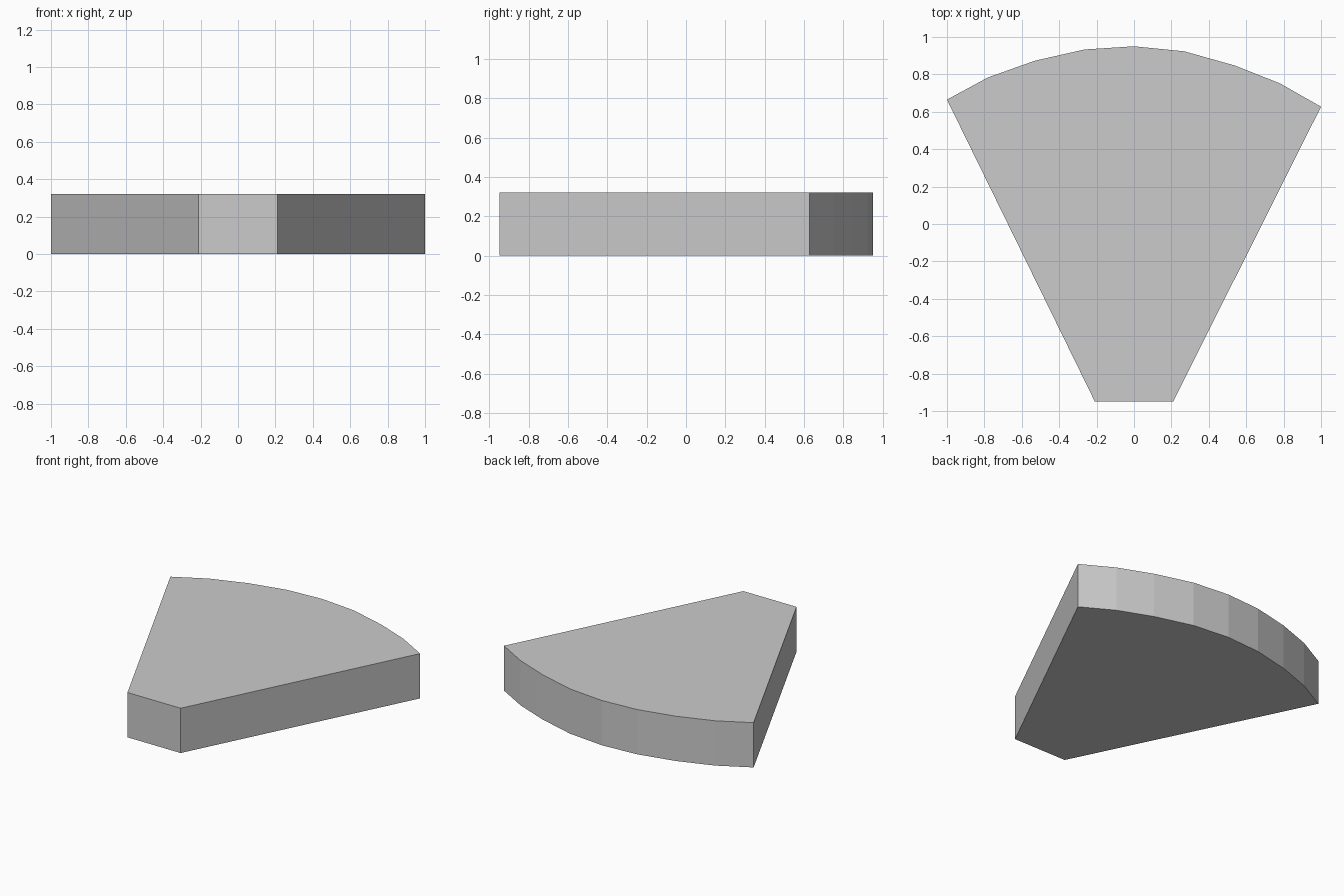
import bpy, bmesh

if "Cube" in bpy.data.objects:
    bpy.data.objects.remove(bpy.data.objects["Cube"])

HEIGHT = 0.32

# Wedge outline seen from above: narrow flat front, faceted curved back
outline = [(-0.21, -0.948), (0.21, -0.948),
           (1.0, 0.627), (0.78, 0.752), (0.54, 0.847), (0.27, 0.923),
           (0.0, 0.95), (-0.265, 0.933), (-0.53, 0.873), (-0.78, 0.784),
           (-1.0, 0.665)]

# Wedge slab: base face extruded straight up
bm = bmesh.new()
base = bm.faces.new([bm.verts.new((x, y, 0)) for x, y in outline])
ext = bmesh.ops.extrude_face_region(bm, geom=[base], use_keep_orig=True)
top = [v for v in ext["geom"] if isinstance(v, bmesh.types.BMVert)]
bmesh.ops.translate(bm, verts=top, vec=(0, 0, HEIGHT))
bmesh.ops.recalc_face_normals(bm, faces=bm.faces[:])

mesh = bpy.data.meshes.new("wedge_slab")
bm.to_mesh(mesh)
bm.free()
bpy.context.collection.objects.link(bpy.data.objects.new("wedge_slab", mesh))
